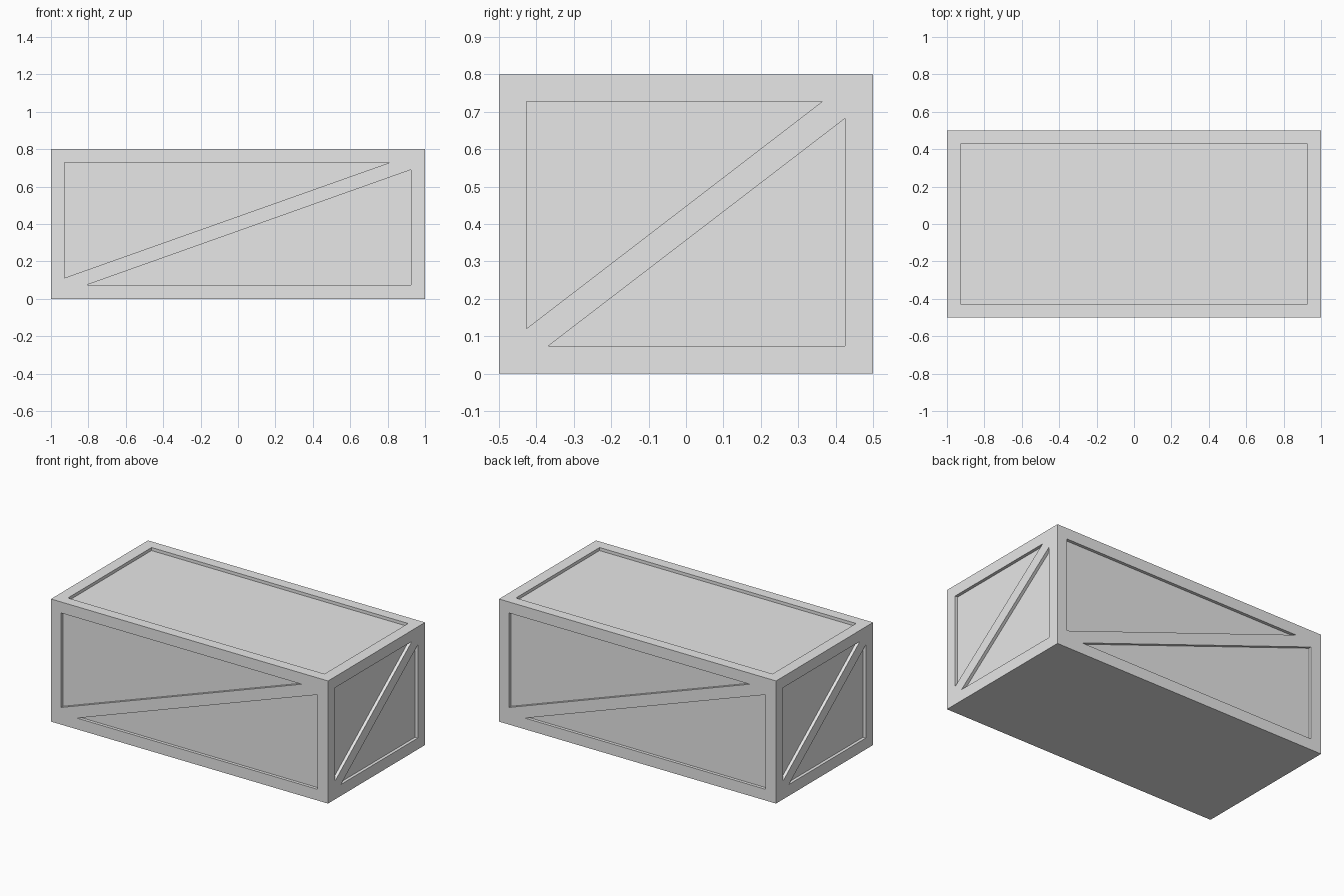
import bpy
import bmesh
from math import pi
from mathutils import Matrix, Vector

LENGTH, WIDTH, HEIGHT = 2.0, 1.0, 0.8
DEPTH = 0.02        # how far the panels sit below the frame
CLEAR = 0.05        # how far the cutters stick out of the box

cube = bpy.data.objects.get("Cube")
if cube:
    bpy.data.objects.remove(cube, do_unlink=True)

grey = bpy.data.materials.new("plain grey")
grey.use_nodes = True
grey.diffuse_color = (0.8, 0.8, 0.8, 1)
grey.node_tree.nodes["Principled BSDF"].inputs["Base Color"].default_value = (0.8, 0.8, 0.8, 1)


def make_object(name, bm):
    bmesh.ops.recalc_face_normals(bm, faces=bm.faces)
    mesh = bpy.data.meshes.new(name)
    bm.to_mesh(mesh)
    bm.free()
    mesh.materials.append(grey)
    obj = bpy.data.objects.new(name, mesh)
    bpy.context.collection.objects.link(obj)
    return obj


def add_prism(bm, corners, direction):
    """Extrude a flat outline along a direction."""
    face = bm.faces.new([bm.verts.new(c) for c in corners])
    ext = bmesh.ops.extrude_face_region(bm, geom=[face], use_keep_orig=True)
    moved = [g for g in ext["geom"] if isinstance(g, bmesh.types.BMVert)]
    bmesh.ops.translate(bm, verts=moved, vec=direction)


# Solid box
bm = bmesh.new()
bmesh.ops.create_cube(bm, size=1)
bmesh.ops.scale(bm, vec=(LENGTH, WIDTH, HEIGHT), verts=bm.verts)
bmesh.ops.translate(bm, vec=(0, 0, HEIGHT / 2), verts=bm.verts)
crate = make_object("crate", bm)

# Triangular panels either side of a diagonal brace: (across, up)
long_side = [[(-0.927, 0.728), (0.81, 0.728), (-0.927, 0.112)],
             [(0.925, 0.69), (0.925, 0.073), (-0.812, 0.073)]]
short_side = [[(-0.427, 0.728), (0.365, 0.728), (-0.427, 0.12)],
              [(0.425, 0.682), (0.425, 0.074), (-0.368, 0.074)]]

bm = bmesh.new()
for turn in range(4):
    panels, reach = (short_side, LENGTH / 2) if turn % 2 else (long_side, WIDTH / 2)
    spin = Matrix.Rotation(turn * pi / 2, 3, 'Z')
    for panel in panels:
        corners = [spin @ Vector((u, DEPTH - reach, v)) for u, v in panel]
        add_prism(bm, corners, spin @ Vector((0, -DEPTH - CLEAR, 0)))

# Rectangular panel in the lid
rim_x, rim_y = 0.926, 0.431
lid = [(sx * rim_x, sy * rim_y, HEIGHT - DEPTH)
       for sx, sy in ((-1, -1), (1, -1), (1, 1), (-1, 1))]
add_prism(bm, lid, Vector((0, 0, DEPTH + CLEAR)))
cutter = make_object("panel_cutter", bm)
cutter.hide_render = True

# Cut the recesses, then drop the cutter
cut = crate.modifiers.new("recessed panels", 'BOOLEAN')
cut.operation = 'DIFFERENCE'
cut.solver = 'EXACT'
cut.object = cutter
bpy.context.view_layer.objects.active = crate
crate.select_set(True)
bpy.ops.object.modifier_apply(modifier=cut.name)
bpy.data.objects.remove(cutter, do_unlink=True)
